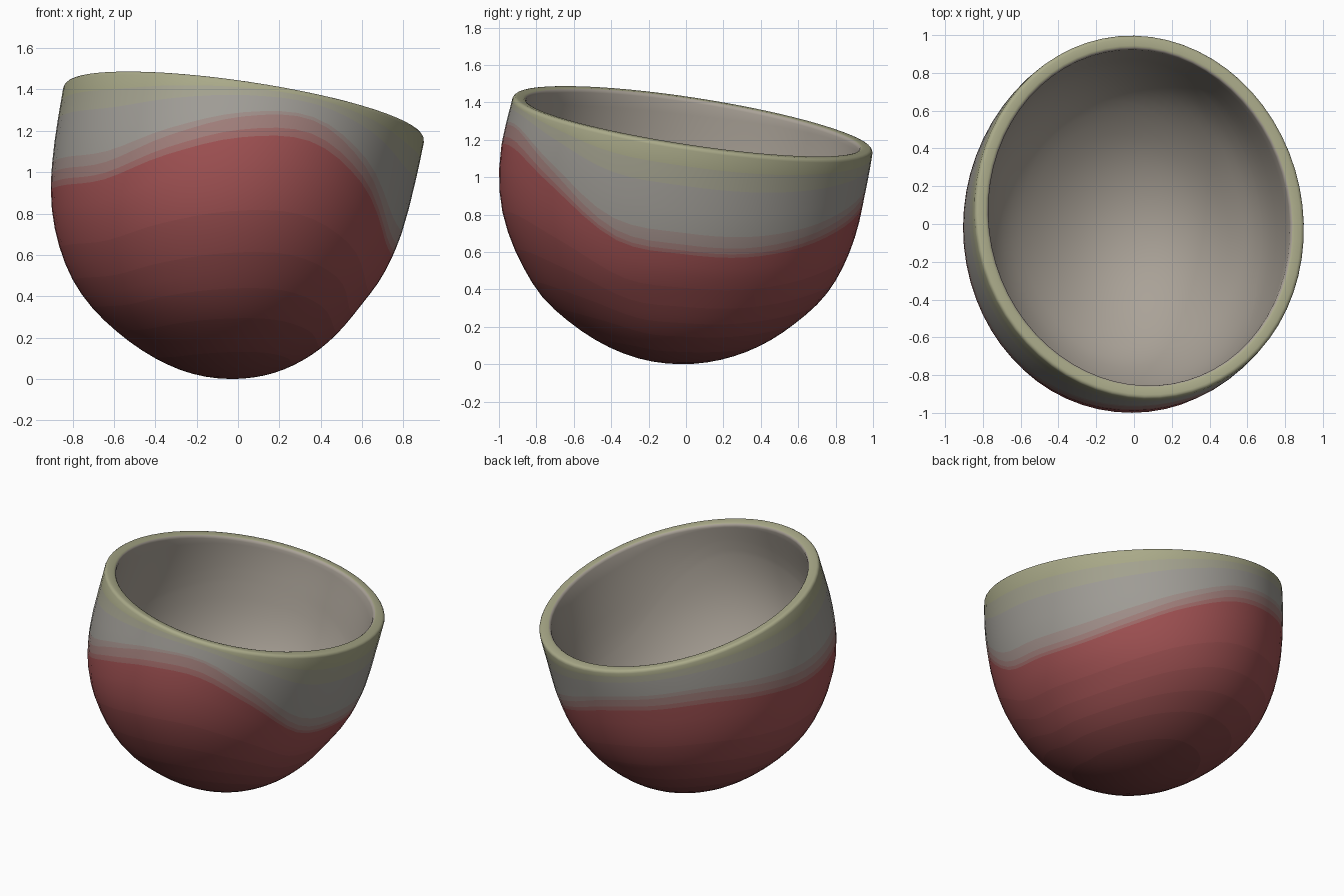
import bpy, bmesh, math

if "Cube" in bpy.data.objects:
    bpy.data.objects.remove(bpy.data.objects["Cube"])

# Horizontal slices of the leaning bowl: z, left x, right x, front y, back y
SLICES = [
    (0.00, -.03, -.03, -.02, -.02),
    (0.02, -.20, .14, -.21, .17),
    (0.10, -.40, .33, -.43, .40),
    (0.20, -.55, .46, -.59, .56),
    (0.35, -.71, .59, -.76, .73),
    (0.50, -.81, .70, -.86, .83),
    (0.70, -.88, .79, -.95, .91),
    (0.90, -.905, .845, -.995, .955),
    (1.15, -.887, .90, -.99, 1.0),
    (1.50, -.83, .96, -.91, 1.03),
]
# Height of the red dip line every 22.5 degrees, starting at +x
DIP = [.64, .62, .68, .80, .93, 1.0, 1.05, 1.03, 1.0, 1.02, 1.05, 1.18, 1.27, 1.25, 1.03, .72]
SEGMENTS = 64
WALL = 0.075


def hermite(p0, p1, m0, m1, t):
    return ((2*t**3 - 3*t*t + 1) * p0 + (t**3 - 2*t*t + t) * m0
            + (3*t*t - 2*t**3) * p1 + (t**3 - t*t) * m1)


def slice_at(z):
    """Smoothly interpolated slice, spaced by the root of z for a round bottom."""
    us = [math.sqrt(s[0]) for s in SLICES]
    u = min(math.sqrt(max(z, 0)), us[-1])
    n = len(us)
    i = max(k for k in range(n - 1) if us[k] <= u + 1e-9)
    h = us[i + 1] - us[i]

    def slope(k, c):
        a, b = max(k - 1, 0), min(k + 1, n - 1)
        return (SLICES[b][c] - SLICES[a][c]) / (us[b] - us[a]) * h

    return [hermite(SLICES[i][c], SLICES[i + 1][c], slope(i, c), slope(i + 1, c), (u - us[i]) / h)
            for c in range(1, 5)]


def point(angle, z):
    xl, xr, yl, yr = slice_at(z)
    return ((xl + xr) / 2 + (xr - xl) / 2 * math.cos(angle),
            (yl + yr) / 2 + (yr - yl) / 2 * math.sin(angle), z)


def rim_height(angle):
    z = 1.3
    for _ in range(12):
        x, y, _z = point(angle, z)
        z = 1.305 - 0.155 * x - 0.157 * y
    return z


def dip_height(angle):
    f = angle / math.tau * len(DIP)
    i = int(f)
    p = [DIP[(i + k) % len(DIP)] for k in (-1, 0, 1, 2)]
    return hermite(p[1], p[2], (p[2] - p[0]) / 2, (p[3] - p[1]) / 2, f - i)


def mix(a, b, t):
    return tuple(p + (q - p) * t for p, q in zip(a, b))


# Glaze colours, with in-between shades for the soft borders
dark, red = (.17, .045, .045), (.36, .085, .088)
grey, green, inner = (.36, .345, .315), (.40, .40, .25), (.40, .36, .31)
colours = ([mix(dark, red, k / 5) for k in range(6)]
           + [mix(red, grey, k / 4) for k in (1, 2, 3)]
           + [grey, mix(grey, green, .5), green, inner])
# Rows up the wall: (red part 0-1, grey part 0-1, colour of the strip below the row)
RED_ROWS = 18
rows = []
for r in range(1, RED_ROWS + 1):
    t = r / RED_ROWS
    rows.append((0.92 * t * t, 0, min(5, int(t * t * 7))))
rows += [(.95, 0, 6), (1, 0, 7), (1, .12, 8), (1, .35, 9), (1, .6, 9), (1, .8, 10), (1, 1, 11)]

# Outer skin of the bowl
bm = bmesh.new()
angles = [math.tau * k / SEGMENTS for k in range(SEGMENTS)]
bounds = [(dip_height(a), rim_height(a)) for a in angles]
pole = bm.verts.new(point(0, 0))
previous = None
for low, high, colour in rows:
    ring = [bm.verts.new(point(a, b * low + (t - b) * high)) for a, (b, t) in zip(angles, bounds)]
    for k in range(SEGMENTS):
        n = (k + 1) % SEGMENTS
        if previous:
            face = bm.faces.new((previous[k], previous[n], ring[n], ring[k]))
        else:
            face = bm.faces.new((pole, ring[n], ring[k]))
        face.material_index = colour
        face.smooth = True
    previous = ring
bmesh.ops.recalc_face_normals(bm, faces=bm.faces)
if sum(f.normal.dot(f.calc_center_median() - pole.co.lerp(previous[0].co, 0)) for f in bm.faces) < 0:
    bmesh.ops.reverse_faces(bm, faces=bm.faces)
mesh = bpy.data.meshes.new("bowl")
bm.to_mesh(mesh)
bm.free()
bowl = bpy.data.objects.new("bowl", mesh)
bpy.context.collection.objects.link(bowl)
for k, c in enumerate(colours):
    m = bpy.data.materials.new(f"glaze_{k}")
    m.diffuse_color = (*c, 1)
    m.use_nodes = True
    m.node_tree.nodes["Principled BSDF"].inputs["Base Color"].default_value = m.diffuse_color
    mesh.materials.append(m)

# Hollow wall with a plain inside, and a softly rounded lip
wall = bowl.modifiers.new("wall", 'SOLIDIFY')
wall.thickness = WALL
wall.offset = -1
wall.material_offset = len(colours)
wall.material_offset_rim = 0
lip = bowl.modifiers.new("lip", 'BEVEL')
lip.width = 0.02
lip.segments = 3
lip.limit_method = 'ANGLE'
lip.angle_limit = math.radians(45)
